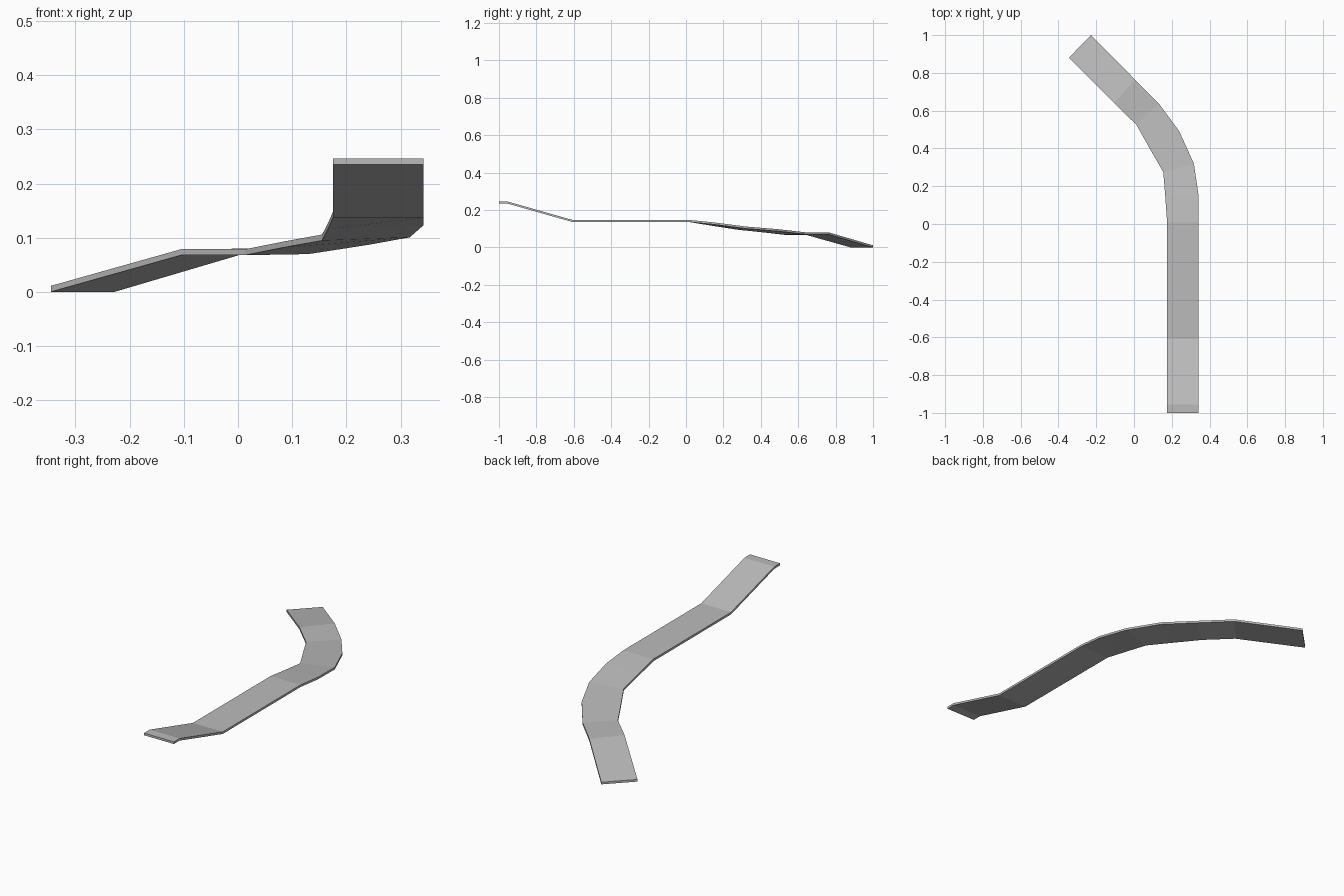
import bpy
import bmesh

if "Cube" in bpy.data.objects:
    bpy.data.objects.remove(bpy.data.objects["Cube"])

THICKNESS = 0.011

# cross-sections along the path: inner edge (x, y, z), outer edge (x, y, z), top heights
straight = [((0.175, y, z), (0.342, y, z)) for y, z in
            ((-1.0, 0.246), (-0.955, 0.246), (-0.61, 0.148), (0.01, 0.148))]
bend = [
    ((0.166, 0.14, 0.127), (0.342, 0.15, 0.134)),
    ((0.155, 0.275, 0.106), (0.317, 0.32, 0.112)),
    ((0.083, 0.40, 0.093), (0.24, 0.49, 0.098)),
    ((0.013, 0.525, 0.079), (0.13, 0.64, 0.081)),
    ((-0.105, 0.64, 0.079), (0.005, 0.765, 0.080)),
    ((-0.345, 0.88, 0.0115), (-0.227, 1.0, 0.0115)),
]

grey = bpy.data.materials.new("plain grey")
grey.diffuse_color = (0.5, 0.5, 0.5, 1)
grey.use_nodes = True
grey.node_tree.nodes["Principled BSDF"].inputs["Base Color"].default_value = grey.diffuse_color

# ramp deck: four-cornered sections joined into a closed slab
bm = bmesh.new()
rings = []
for inner, outer in straight + bend:
    drop = lambda p: (p[0], p[1], max(0.0, p[2] - THICKNESS))
    rings.append([bm.verts.new(p) for p in (inner, outer, drop(outer), drop(inner))])
for a, b in zip(rings, rings[1:]):
    for i in range(4):
        j = (i + 1) % 4
        bm.faces.new((a[i], a[j], b[j], b[i]))
bm.faces.new(rings[0])
bm.faces.new(rings[-1])
bmesh.ops.recalc_face_normals(bm, faces=bm.faces)

mesh = bpy.data.meshes.new("curved_ramp")
bm.to_mesh(mesh)
bm.free()
mesh.materials.append(grey)
bpy.context.collection.objects.link(bpy.data.objects.new("curved_ramp", mesh))
